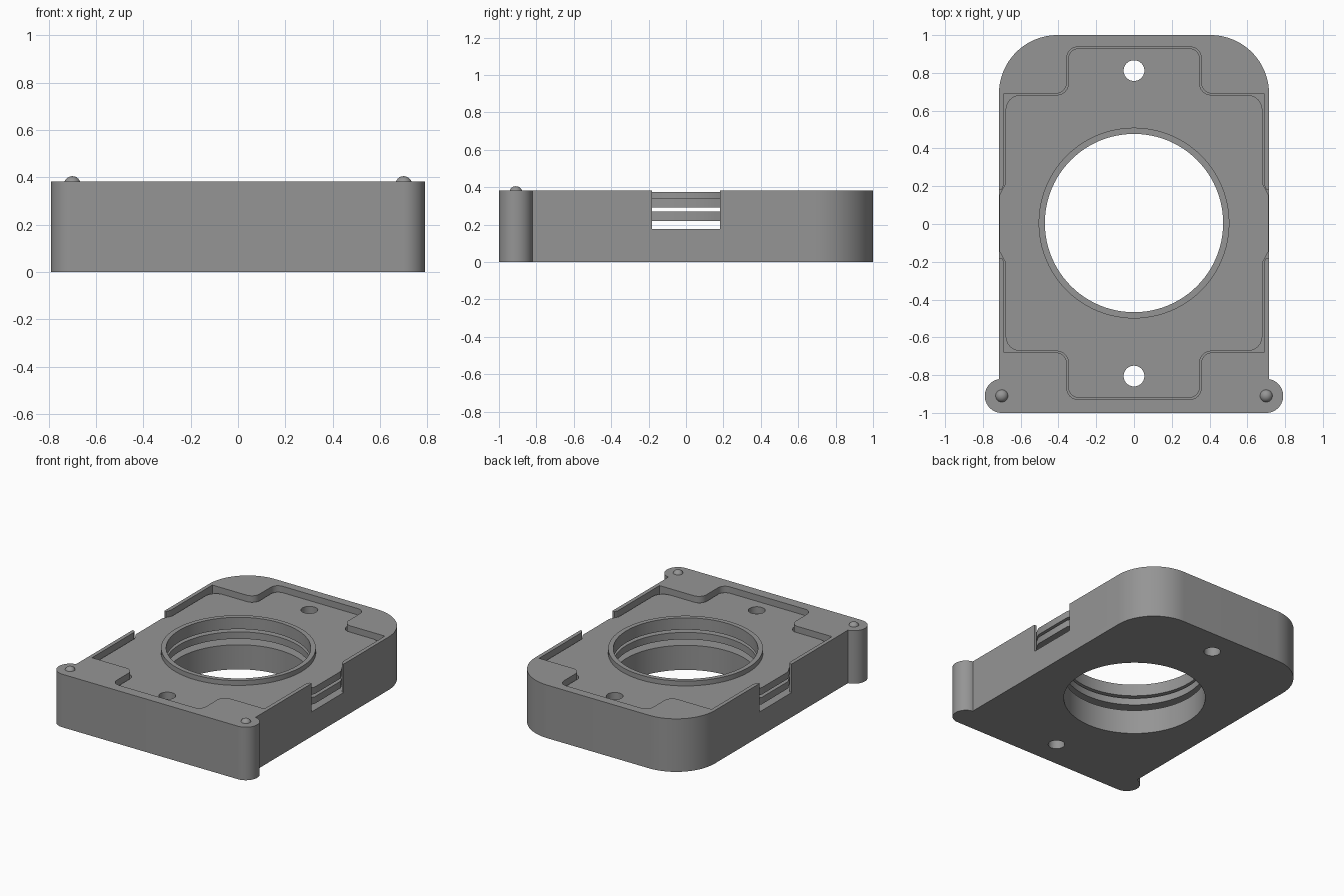
import bpy, bmesh, math
from mathutils import Vector

if "Cube" in bpy.data.objects:
    bpy.data.objects.remove(bpy.data.objects["Cube"])

CY = 0.005          # centre of the bore and pocket along y
H = 0.382           # body height

grey = bpy.data.materials.new("mid_grey")
grey.diffuse_color = (0.3, 0.3, 0.3, 1)
grey.use_nodes = True
grey.node_tree.nodes["Principled BSDF"].inputs["Base Color"].default_value = grey.diffuse_color


def arc(cx, cy, r, a0, a1, n):
    return [(cx + r * math.cos(math.radians(a0 + (a1 - a0) * i / n)),
             cy + r * math.sin(math.radians(a0 + (a1 - a0) * i / n))) for i in range(n + 1)]


def fillet(corners, n=6):
    """Round each (x, y, radius) corner of a closed outline."""
    out = []
    for i, (x, y, r) in enumerate(corners):
        p = Vector((x, y))
        if r == 0:
            out.append((x, y))
            continue
        a = (Vector(corners[i - 1][:2]) - p).normalized()
        b = (Vector(corners[(i + 1) % len(corners)][:2]) - p).normalized()
        half = a.angle(b) / 2
        c = p + (a + b).normalized() * (r / math.sin(half))
        s, e = p + a * (r / math.tan(half)) - c, p + b * (r / math.tan(half)) - c
        for k in range(n + 1):
            d = s.lerp(e, k / n) if k in (0, n) else s.slerp(e, k / n) * 1.0
            out.append(tuple(c + d.normalized() * r))
    return out


def prism(name, pts, z0, z1):
    bm = bmesh.new()
    f = bm.faces.new([bm.verts.new((x, y, z0)) for x, y in pts])
    res = bmesh.ops.extrude_face_region(bm, geom=[f])
    bmesh.ops.translate(bm, vec=(0, 0, z1 - z0),
                        verts=[v for v in res["geom"] if isinstance(v, bmesh.types.BMVert)])
    bmesh.ops.recalc_face_normals(bm, faces=bm.faces)
    me = bpy.data.meshes.new(name)
    bm.to_mesh(me)
    bm.free()
    me.materials.append(grey)
    ob = bpy.data.objects.new(name, me)
    bpy.context.collection.objects.link(ob)
    return ob


def disc(name, x, y, r, z0, z1, n=96):
    return prism(name, arc(x, y, r, 0, 360, n)[:-1], z0, z1)


def combine(ob, tool, op):
    """Apply a boolean and remove the tool object."""
    mod = ob.modifiers.new(op, 'BOOLEAN')
    mod.operation, mod.solver, mod.object = op, 'EXACT', tool
    dg = bpy.context.evaluated_depsgraph_get()
    me = bpy.data.meshes.new_from_object(ob.evaluated_get(dg))
    ob.modifiers.clear()
    ob.data = me
    bpy.data.objects.remove(tool)


def smooth(ob):
    bpy.ops.object.select_all(action='DESELECT')
    ob.select_set(True)
    bpy.context.view_layer.objects.active = ob
    bpy.ops.object.shade_smooth_by_angle(angle=math.radians(30))


def bore(ob):
    """Cut the large bore and the two screw holes."""
    combine(ob, disc("cutter", 0, CY, 0.472, -1, 1), 'DIFFERENCE')
    for y in (-0.805, 0.812):
        combine(ob, disc("cutter", 0, y, 0.055, -1, 1, 40), 'DIFFERENCE')


def cross(g, corner, flare_y, flare_x):
    """Cross-shaped outline, grown by g, flared out at the side notches."""
    q = [(flare_x, flare_y, 0), (0.68 + g, 0.21, 0), (0.68 + g, 0.678 + g, corner),
         (0.348 + g, 0.678 + g, 0.06), (0.348 + g, 0.925 + g, 0.055)]
    up = q + [(-x, y, r) for x, y, r in reversed(q)]
    full = up + [(-x, -y, r) for x, y, r in up]
    return [(x, y + CY) for x, y in fillet(full)]


# body: rounded back corners, round ears at the front corners
right = arc(0.70, -0.91, 0.09, -90, 80.4, 24) + arc(0.405, 0.69, 0.31, 0, 90, 24)
body = prism("body", right + [(-x, y) for x, y in reversed(right)], 0, H)
combine(body, prism("cutter", cross(0.007, 0, 0.16, 0.707), 0.177, 1), 'DIFFERENCE')
combine(body, prism("cutter", [(-1, -0.182), (1, -0.182), (1, 0.182), (-1, 0.182)], 0.177, 1),
        'DIFFERENCE')
bore(body)
smooth(body)

# two stacked plates lying in the pocket, with a collar on the upper one
lower = prism("lower_plate", cross(0, 0.08, 0.15, 0.712), 0.22, 0.27)
bore(lower)
smooth(lower)
upper = prism("upper_plate", cross(0, 0.08, 0.15, 0.712), 0.29, 0.34)
combine(upper, disc("collar", 0, CY, 0.505, 0.31, 0.375), 'UNION')
bore(upper)
smooth(upper)

# domed pins on the ears
for side, x in (("left", -0.70), ("right", 0.70)):
    bpy.ops.mesh.primitive_uv_sphere_add(segments=32, ring_count=16, radius=0.035,
                                         location=(x, -0.91, 0.37))
    pin = bpy.context.object
    pin.name = side + "_pin"
    pin.data.materials.append(grey)
    smooth(pin)
